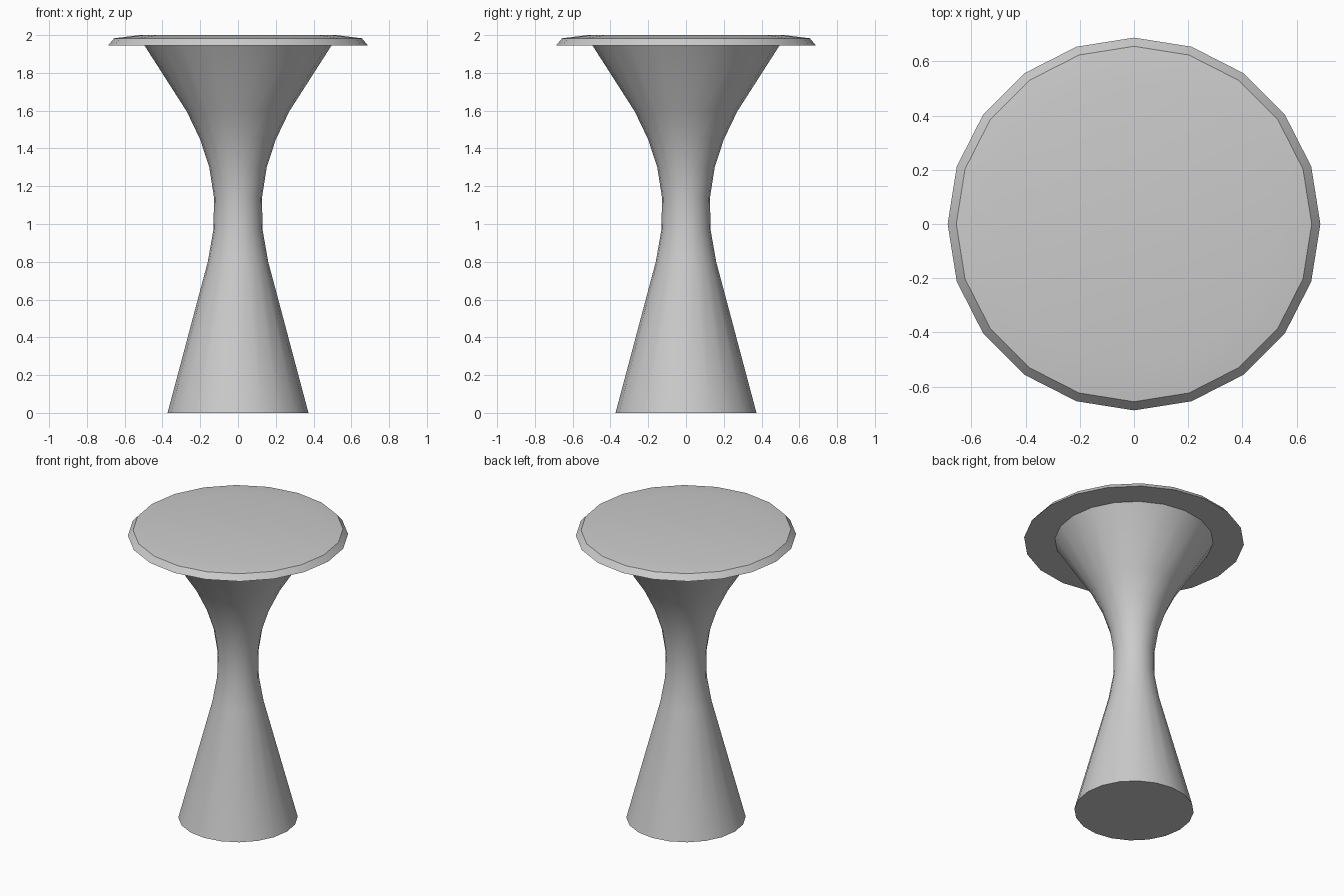
import bpy, bmesh
from math import cos, sin, tau, radians

if "Cube" in bpy.data.objects:
    bpy.data.objects.remove(bpy.data.objects["Cube"])

SIDES = 20


def lathe(name, profile, cap_start=False, cap_end=False):
    """Revolve (radius, height) points, listed so that faces point outward."""
    bm = bmesh.new()
    rings = [[bm.verts.new((r * cos(tau * i / SIDES), r * sin(tau * i / SIDES), z))
              for i in range(SIDES)] for r, z in profile]
    for low, high in zip(rings, rings[1:]):
        for i in range(SIDES):
            j = (i + 1) % SIDES
            bm.faces.new((low[i], low[j], high[j], high[i]))
    if cap_start:
        bm.faces.new(rings[0][::-1])
    if cap_end:
        bm.faces.new(rings[-1])
    mesh = bpy.data.meshes.new(name)
    bm.to_mesh(mesh)
    bm.free()
    obj = bpy.data.objects.new(name, mesh)
    bpy.context.collection.objects.link(obj)
    bpy.ops.object.select_all(action='DESELECT')
    obj.select_set(True)
    bpy.context.view_layer.objects.active = obj
    bpy.ops.object.shade_smooth_by_angle(angle=radians(30))
    return obj


# Waisted pedestal, closed at the floor and open where it meets the top
lathe("pedestal", [(0.373, 0), (0.16, 0.80), (0.13, 0.97), (0.127, 1.14),
                   (0.152, 1.30), (0.20, 1.447), (0.272, 1.597), (0.495, 1.945)],
      cap_start=True)

# Round top: flat underside ring, bevelled rim, slightly crowned surface
lathe("round_top", [(0.495, 1.945), (0.688, 1.945), (0.656, 1.983), (0.522, 2.0)],
      cap_end=True)
